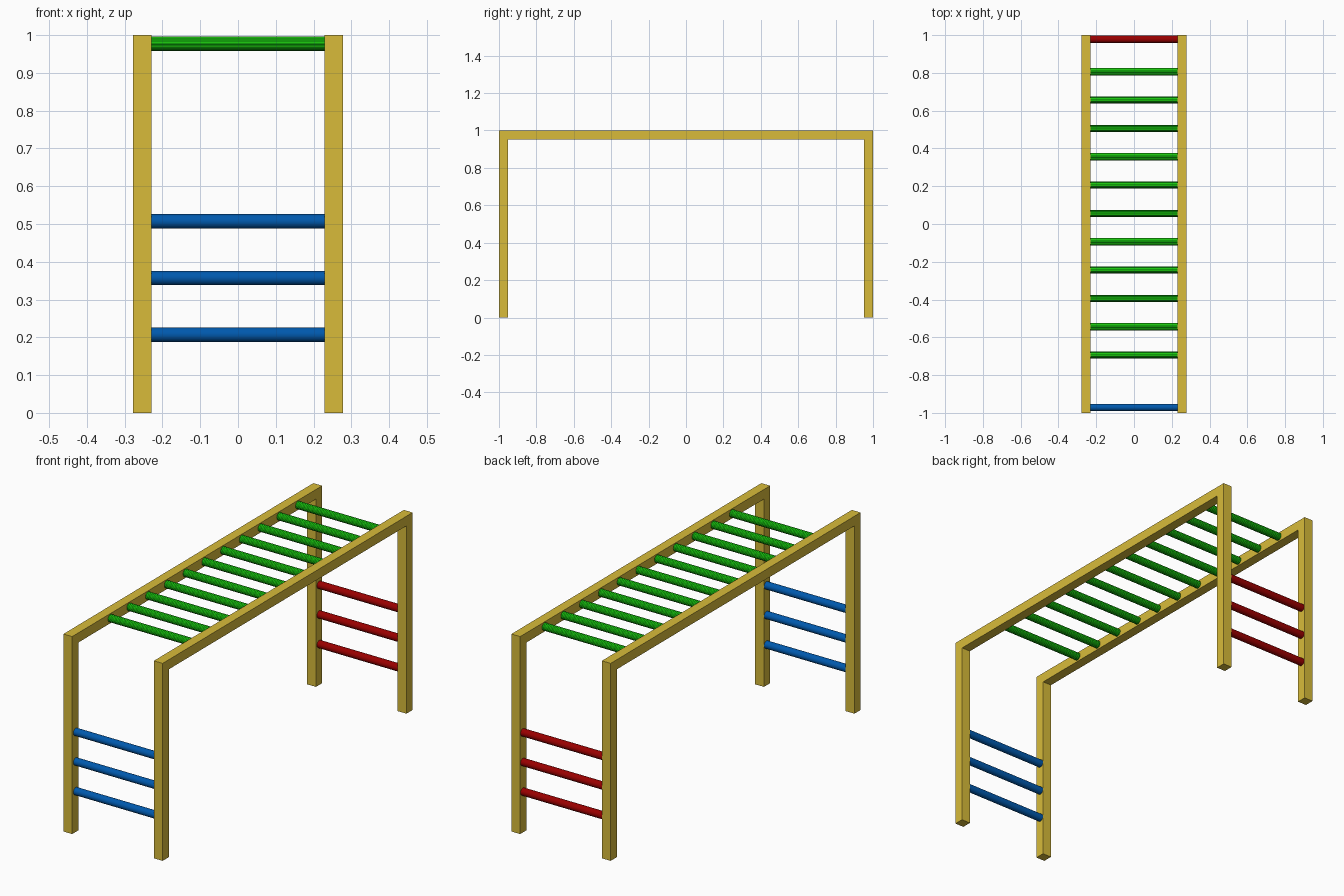
import bpy, bmesh, math
from mathutils import Matrix

if "Cube" in bpy.data.objects:
    bpy.data.objects.remove(bpy.data.objects["Cube"])

T = 0.049      # timber thickness
X_OUT = 0.278  # outer half width
X_IN = X_OUT - T


def material(name, rgb):
    m = bpy.data.materials.new(name)
    m.diffuse_color = (*rgb, 1)
    m.use_nodes = True
    m.node_tree.nodes["Principled BSDF"].inputs["Base Color"].default_value = m.diffuse_color
    return m


wood = material("yellow wood", (0.69, 0.5, 0.042))
blue = material("blue", (0.0, 0.1, 0.42))
red = material("red", (0.32, 0.0, 0.0))
green = material("bright green", (0.01, 0.55, 0.004))
dark_green = material("dark green", (0.0, 0.13, 0.0))


def add_object(name, bm, mat):
    bmesh.ops.recalc_face_normals(bm, faces=bm.faces)
    mesh = bpy.data.meshes.new(name)
    bm.to_mesh(mesh)
    bm.free()
    mesh.materials.append(mat)
    obj = bpy.data.objects.new(name, mesh)
    bpy.context.collection.objects.link(obj)
    return obj


# Side frame: an upside-down U profile extruded sideways
def side_frame(name, x):
    profile = [(-1, 0), (-1, 1), (1, 1), (1, 0),
               (1 - T, 0), (1 - T, 1 - T), (T - 1, 1 - T), (T - 1, 0)]
    bm = bmesh.new()
    face = bm.faces.new([bm.verts.new((x, y, z)) for y, z in profile])
    geom = bmesh.ops.extrude_face_region(bm, geom=[face])["geom"]
    verts = [g for g in geom if isinstance(g, bmesh.types.BMVert)]
    bmesh.ops.translate(bm, verts=verts, vec=(T, 0, 0))
    add_object(name, bm, wood)


# Round rung spanning the two side frames
def rung(name, y, z, mat, turn=0.0):
    bm = bmesh.new()
    bmesh.ops.create_cone(bm, cap_ends=True, segments=32, radius1=0.019,
                          radius2=0.019, depth=2 * X_IN + 0.004,
                          matrix=Matrix.Translation((0, y, z))
                          @ Matrix.Rotation(math.pi / 2, 4, 'Y')
                          @ Matrix.Rotation(turn, 4, 'Z'))
    for f in bm.faces:
        f.smooth = len(f.verts) == 4
    add_object(name, bm, mat)


side_frame("left_frame", -X_OUT)
side_frame("right_frame", X_IN)

# Climbing rungs at each end
for i in range(3):
    z = 0.207 + 0.15 * i
    rung(f"front_rung_{i + 1}", -0.971, z, blue)
    rung(f"back_rung_{i + 1}", 0.978, z, red)

# Overhead monkey bars: bright bar with a dark layer showing through in streaks
for i in range(11):
    y = -0.694 + 0.15 * i
    rung(f"overhead_bar_{i + 1}", y, 0.977, green)
    rung(f"overhead_bar_streaks_{i + 1}", y, 0.977, dark_green, math.pi / 32)
